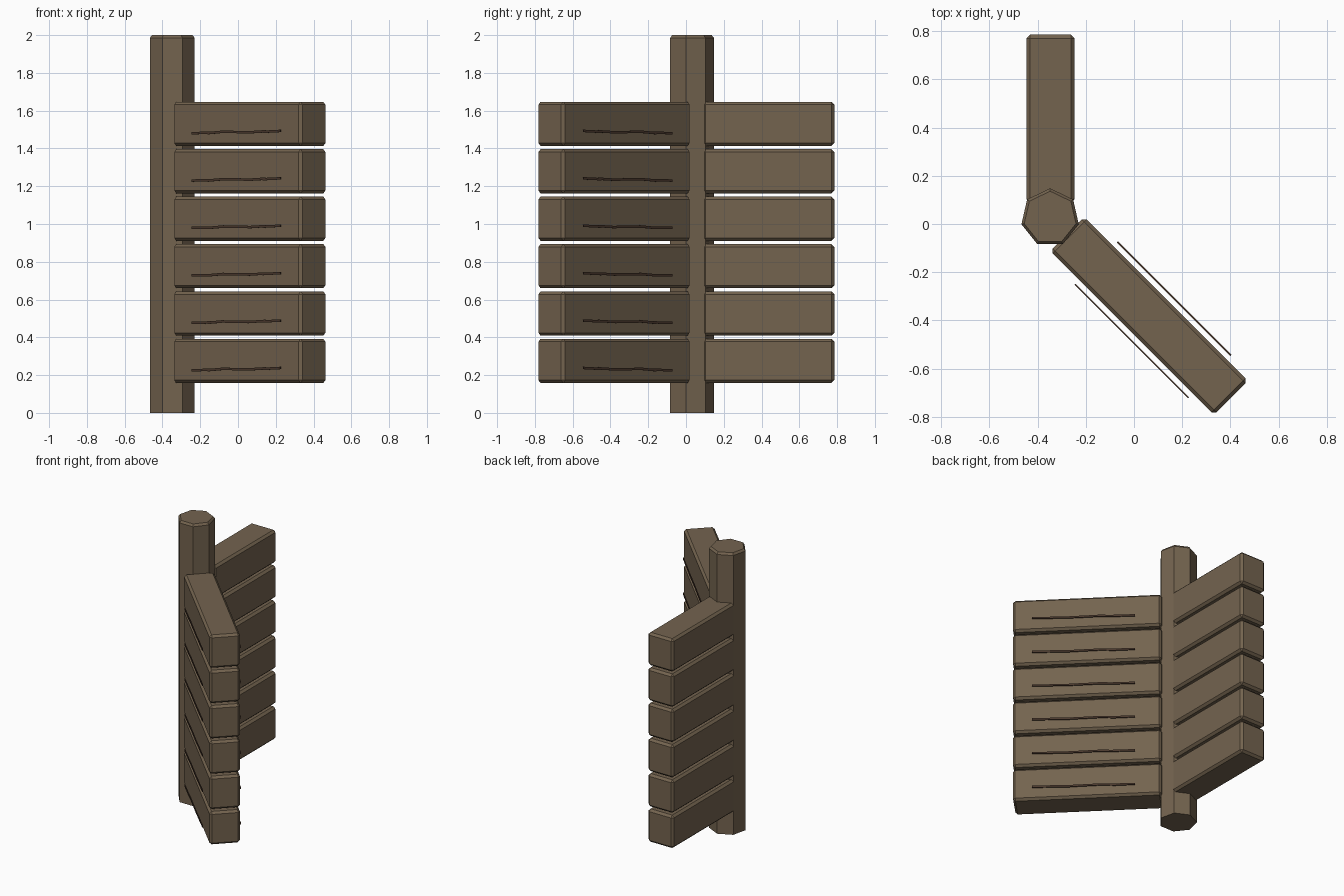
import bpy, bmesh, math
from mathutils import Matrix

if "Cube" in bpy.data.objects:
    bpy.data.objects.remove(bpy.data.objects["Cube"])


def material(name, rgb):
    m = bpy.data.materials.new(name)
    m.diffuse_color = (*rgb, 1.0)
    m.use_nodes = True
    m.node_tree.nodes["Principled BSDF"].inputs["Base Color"].default_value = m.diffuse_color
    return m


WOOD = material("weathered brown wood", (0.174, 0.126, 0.078))
DARK = material("dark wood crack", (0.069, 0.040, 0.026))


def finish(bm, name, mat, matrix=Matrix()):
    bmesh.ops.recalc_face_normals(bm, faces=bm.faces)
    bm.transform(matrix)
    mesh = bpy.data.meshes.new(name)
    bm.to_mesh(mesh)
    bm.free()
    mesh.materials.append(mat)
    obj = bpy.data.objects.new(name, mesh)
    bpy.context.collection.objects.link(obj)
    return obj


def plank(name, length, matrix):
    """Chamfered board running along local x."""
    bm = bmesh.new()
    bmesh.ops.create_cube(bm, size=1.0, matrix=Matrix.Diagonal((length, 0.20, 0.234, 1)))
    bmesh.ops.bevel(bm, geom=bm.edges[:], offset=0.015, segments=1, affect='EDGES')
    return finish(bm, name, WOOD, matrix)


def crack(name, v, matrix):
    """Thin tilted slivers along local x, floating off the board face at y = v."""
    bm = bmesh.new()
    for u0, z0, u1, z1 in ((-0.31, -0.049, -0.17, -0.047),
                           (-0.19, -0.049, -0.07, -0.041),
                           (-0.09, -0.042, 0.13, -0.044),
                           (0.11, -0.045, 0.24, -0.039),
                           (0.22, -0.042, 0.355, -0.037)):
        tilt = math.atan2(z1 - z0, u1 - u0)
        m = (Matrix.Translation(((u0 + u1) / 2, v, (z0 + z1) / 2))
             @ Matrix.Rotation(-tilt, 4, 'Y')
             @ Matrix.Diagonal((u1 - u0, 0.006, 0.013, 1)))
        bmesh.ops.create_cube(bm, size=1.0, matrix=m)
    return finish(bm, name, DARK, matrix)


# Seven-sided post with a chamfered top
bm = bmesh.new()
rings = []
for r, z in ((0.122, 0.0), (0.122, 1.985), (0.110, 2.0)):
    rings.append([bm.verts.new((-0.348 + r * math.cos(math.pi / 2 + k * math.tau / 7),
                                0.026 + r * math.sin(math.pi / 2 + k * math.tau / 7), z))
                  for k in range(7)])
for lo, hi in zip(rings, rings[1:]):
    for k in range(7):
        bm.faces.new((lo[k], lo[(k + 1) % 7], hi[(k + 1) % 7], hi[k]))
bm.faces.new(rings[0])
bm.faces.new(rings[-1])
finish(bm, "corner_post", WOOD)

# Two wings of six boards, the front wing turned 45 degrees and cracked on both faces
for i in range(6):
    z = 0.275 + 0.251 * i
    back = Matrix.Translation((-0.346, 0.4365, z)) @ Matrix.Rotation(math.pi / 2, 4, 'Z')
    plank(f"back_board_{i + 1}", 0.697, back)
    front = Matrix.Translation((0.0625, -0.381, z)) @ Matrix.Rotation(-math.pi / 4, 4, 'Z')
    plank(f"front_board_{i + 1}", 0.961, front)
    crack(f"front_crack_{i + 1}", -0.124, front)
    crack(f"rear_crack_{i + 1}", 0.124, front)
